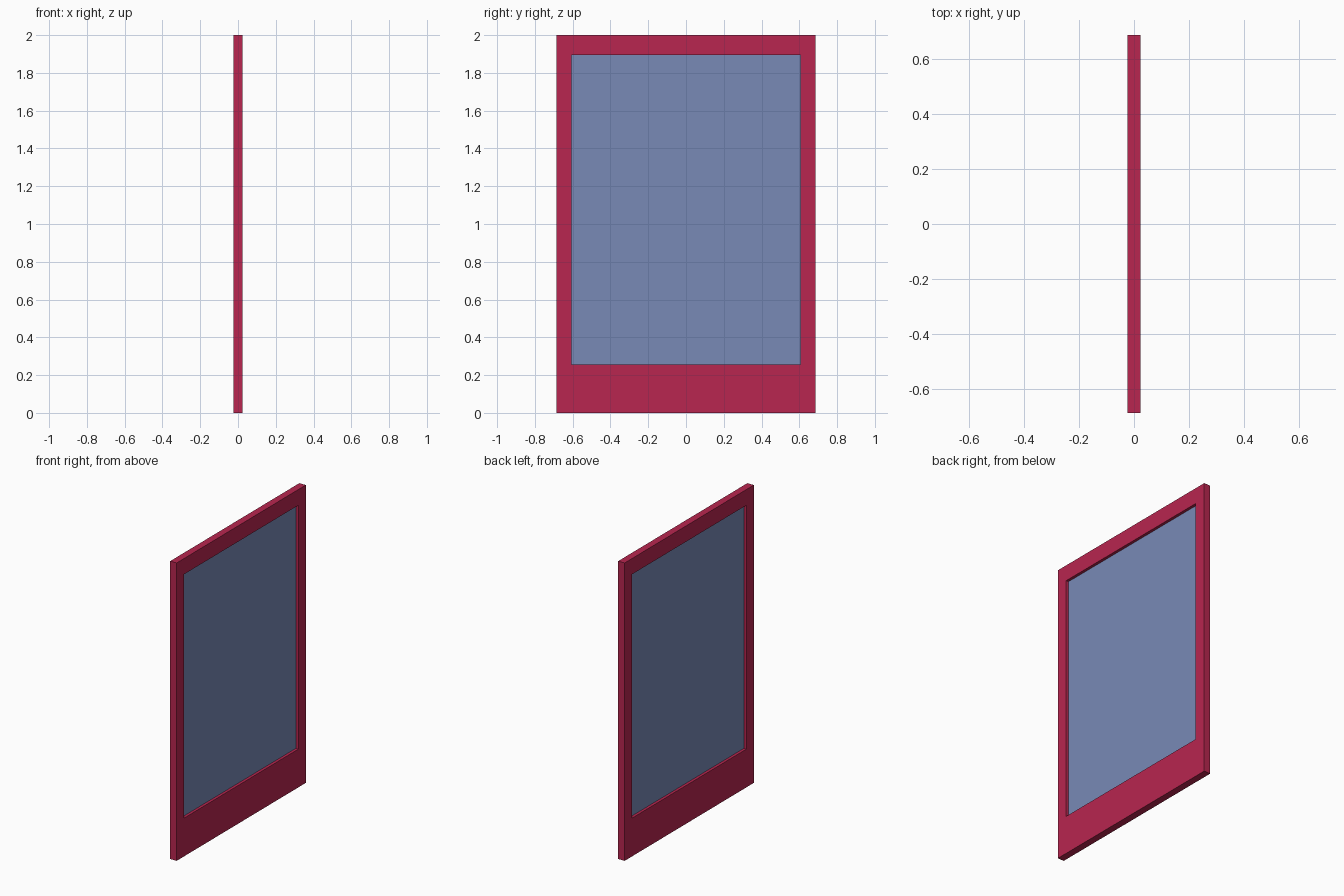
import bpy, bmesh

if "Cube" in bpy.data.objects:
    bpy.data.objects.remove(bpy.data.objects["Cube"])

HALF_T = 0.0238                              # half thickness of the frame
OUTER = (-0.685, 0.685, 0.0, 2.0)            # y min, y max, z min, z max
OPENING = (-0.606, 0.606, 0.257, 1.894)
GLASS_HALF_T = 0.005


def material(name, rgb):
    m = bpy.data.materials.new(name)
    m.diffuse_color = (*rgb, 1.0)
    m.use_nodes = True
    m.node_tree.nodes["Principled BSDF"].inputs["Base Color"].default_value = m.diffuse_color
    return m


def finish(bm, name, mat):
    bmesh.ops.recalc_face_normals(bm, faces=bm.faces)
    me = bpy.data.meshes.new(name)
    bm.to_mesh(me)
    bm.free()
    me.materials.append(mat)
    ob = bpy.data.objects.new(name, me)
    bpy.context.collection.objects.link(ob)
    return ob


def rect(bm, bounds, x):
    y0, y1, z0, z1 = bounds
    return [bm.verts.new((x, y, z)) for y, z in ((y0, z0), (y1, z0), (y1, z1), (y0, z1))]


def bridge(bm, a, b):
    for i in range(4):
        j = (i + 1) % 4
        bm.faces.new((a[i], a[j], b[j], b[i]))


# Door frame: four rectangular loops bridged into a closed ring
bm = bmesh.new()
loops = [rect(bm, OUTER, -HALF_T), rect(bm, OUTER, HALF_T),
         rect(bm, OPENING, HALF_T), rect(bm, OPENING, -HALF_T)]
for k in range(4):
    bridge(bm, loops[k], loops[(k + 1) % 4])
finish(bm, "door_frame", material("red_paint", (0.479, 0.019, 0.080)))

# Glass pane: thin slab set in the middle of the opening
bm = bmesh.new()
back, front = rect(bm, OPENING, -GLASS_HALF_T), rect(bm, OPENING, GLASS_HALF_T)
bridge(bm, back, front)
bm.faces.new(back)
bm.faces.new(front)
finish(bm, "glass_pane", material("blue_glass", (0.188, 0.254, 0.468)))
